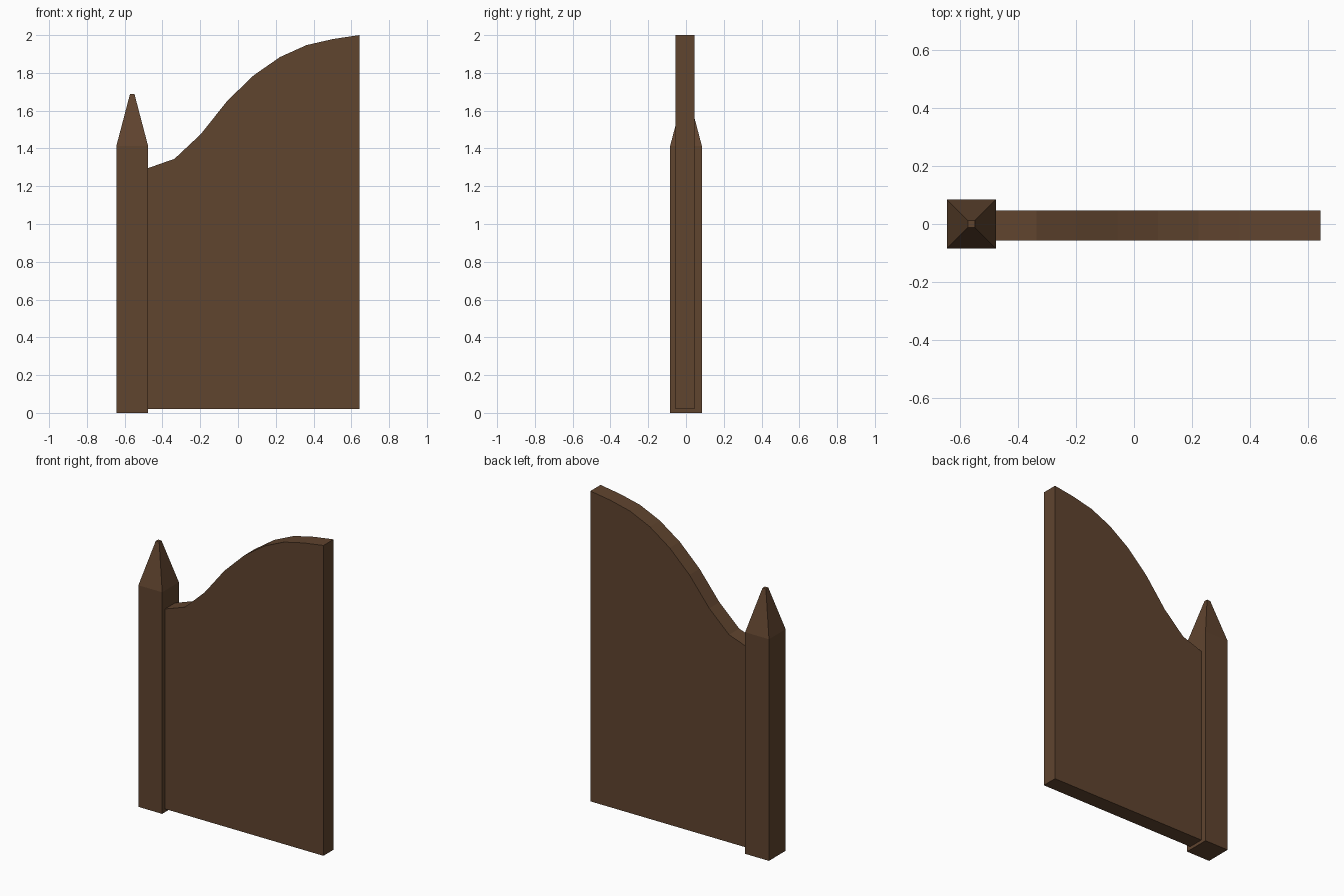
import bpy, bmesh

if "Cube" in bpy.data.objects:
    bpy.data.objects.remove(bpy.data.objects["Cube"])

wood = bpy.data.materials.new("dark brown wood")
wood.diffuse_color = (0.117, 0.058, 0.028, 1)
wood.use_nodes = True
wood.node_tree.nodes["Principled BSDF"].inputs["Base Color"].default_value = wood.diffuse_color


def loft(name, rings):
    """Closed solid from a stack of equally sized point rings."""
    bm = bmesh.new()
    loops = [[bm.verts.new(p) for p in ring] for ring in rings]
    bm.faces.new(loops[0][::-1])
    bm.faces.new(loops[-1])
    n = len(loops[0])
    for a, b in zip(loops, loops[1:]):
        for i in range(n):
            j = (i + 1) % n
            bm.faces.new((a[i], a[j], b[j], b[i]))
    bmesh.ops.recalc_face_normals(bm, faces=bm.faces)
    mesh = bpy.data.meshes.new(name)
    bm.to_mesh(mesh)
    bm.free()
    mesh.materials.append(wood)
    obj = bpy.data.objects.new(name, mesh)
    bpy.context.collection.objects.link(obj)
    return obj


def square(cx, half, z):
    return [(cx + sx * half, sy * half, z)
            for sx, sy in ((-1, -1), (1, -1), (1, 1), (-1, 1))]


# Square post with pointed top
loft("gate_post", [square(-0.56, 0.084, 0), square(-0.56, 0.084, 1.413),
                   square(-0.56, 0.012, 1.687)])

# Gate panel with swept S-curve top edge
x0, x1 = -0.476, 0.642
tops = [1.296, 1.345, 1.476, 1.652, 1.787, 1.884, 1.947, 1.979, 2.0]
step = (x1 - x0) / (len(tops) - 1)
outline = [(x0, 0.021), (x1, 0.021)]
outline += [(x0 + i * step, tops[i]) for i in reversed(range(len(tops)))]
loft("gate_panel", [[(x, y, z) for x, z in outline] for y in (-0.056, 0.046)])
